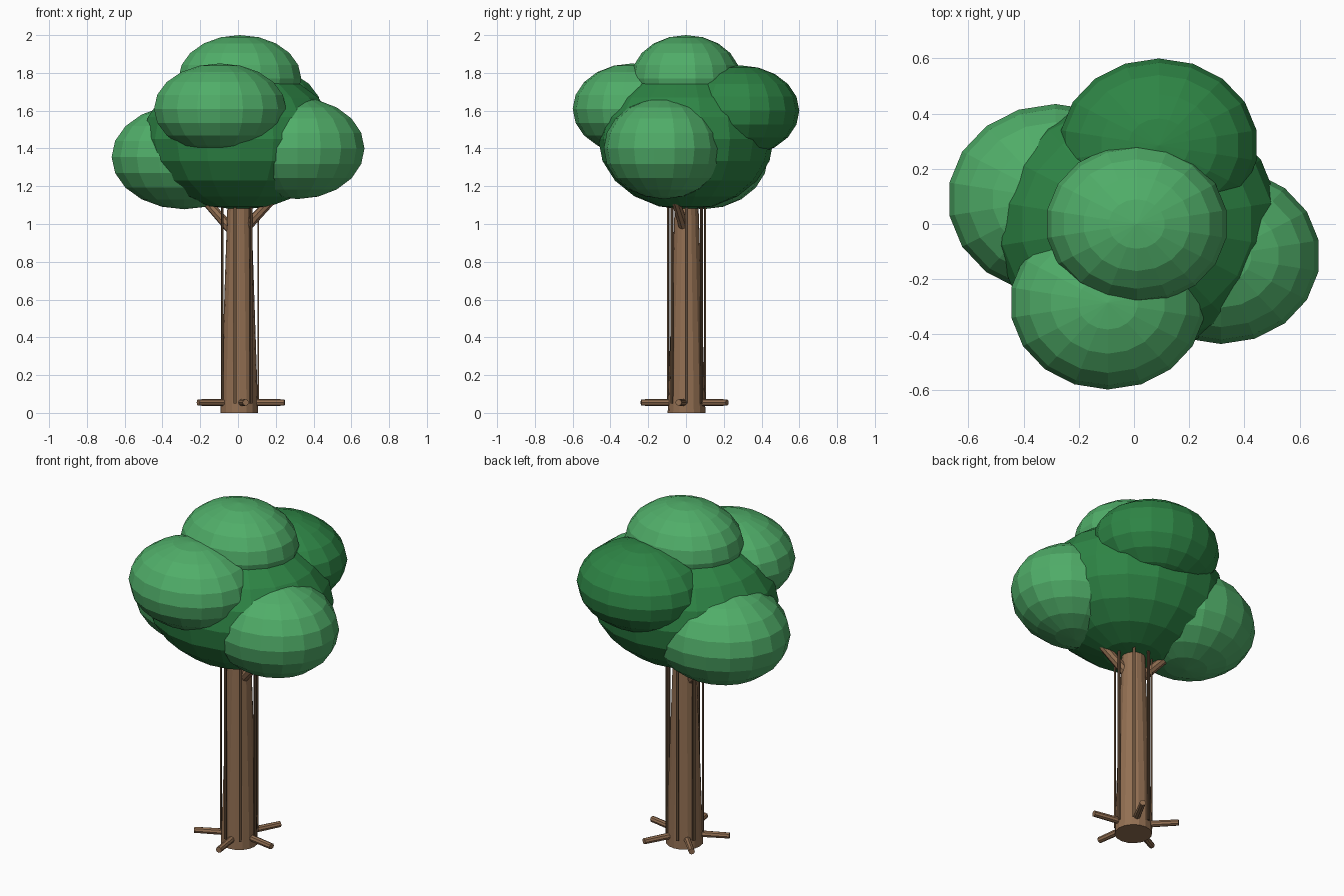
import bpy
from math import cos, sin, radians, pi
from mathutils import Vector

cube = bpy.data.objects.get("Cube")
if cube:
    bpy.data.objects.remove(cube, do_unlink=True)


def material(name, rgb):
    mat = bpy.data.materials.new(name)
    mat.use_nodes = True
    mat.diffuse_color = (*rgb, 1)
    for node in mat.node_tree.nodes:
        if node.type == "BSDF_PRINCIPLED":
            node.inputs["Base Color"].default_value = (*rgb, 1)
            node.inputs["Roughness"].default_value = 0.9
    return mat


LIGHT_GREEN = material("light green", (0.08, 0.42, 0.14))
DARK_GREEN = material("dark green", (0.027, 0.235, 0.06))
BARK = material("bark brown", (0.29, 0.16, 0.085))
DARK_BARK = material("dark bark", (0.13, 0.075, 0.04))
AXIS = Vector((0.007, 0.003, 0))


def finish(name, mat):
    obj = bpy.context.object
    obj.name = obj.data.name = name
    obj.data.materials.append(mat)
    return obj


def foliage(name, centre, radii, mat):
    bpy.ops.mesh.primitive_uv_sphere_add(segments=18, ring_count=10, radius=1, location=centre)
    obj = finish(name, mat)
    obj.scale = radii


def limb(name, start, end, r1, r2, mat, sides):
    """Tapered cylinder between two points."""
    start, end = Vector(start), Vector(end)
    span = end - start
    bpy.ops.mesh.primitive_cone_add(vertices=sides, radius1=r1, radius2=r2,
                                    depth=span.length, location=(start + end) / 2)
    obj = finish(name, mat)
    obj.rotation_euler = span.to_track_quat("Z", "Y").to_euler()


def around(angle, radius, z):
    return AXIS + Vector((radius * cos(angle), radius * sin(angle), z))


# Canopy
foliage("canopy_core", (0.01, 0, 1.45), (0.52, 0.465, 0.375), DARK_GREEN)
foliage("canopy_top", (0.01, 0, 1.77), (0.33, 0.29, 0.23), LIGHT_GREEN)
foliage("canopy_front", (-0.095, -0.285, 1.61), (0.355, 0.315, 0.24), LIGHT_GREEN)
foliage("canopy_back", (0.09, 0.285, 1.6), (0.36, 0.315, 0.24), DARK_GREEN)
foliage("canopy_right", (-0.285, 0.09, 1.355), (0.39, 0.345, 0.277), LIGHT_GREEN)
foliage("canopy_left", (0.315, -0.115, 1.4), (0.36, 0.32, 0.268), LIGHT_GREEN)

# Trunk and branches
limb("trunk", AXIS, AXIS + Vector((0, 0, 1.25)), 0.1, 0.058, BARK, 16)
limb("branch_right", (0.01, 0, 0.92), (-0.26, 0.08, 1.22), 0.03, 0.02, BARK, 8)
limb("branch_left", (0.01, 0, 0.95), (0.25, -0.08, 1.2), 0.03, 0.02, BARK, 8)

# Upright bark strips around the trunk
for i in range(7):
    angle = 2 * pi * i / 7
    bpy.ops.mesh.primitive_cube_add(size=1, location=around(angle, 0.1, 0.6))
    strip = finish(f"bark_strip_{i + 1}", DARK_BARK)
    strip.scale = (0.009, 0.015, 1.1)
    strip.rotation_euler.z = angle

# Roots
for i in range(5):
    angle = radians(-10 + 72 * i)
    limb(f"root_{i + 1}", around(angle, 0.04, 0.055), around(angle, 0.243, 0.055),
         0.019, 0.017, BARK, 8)
